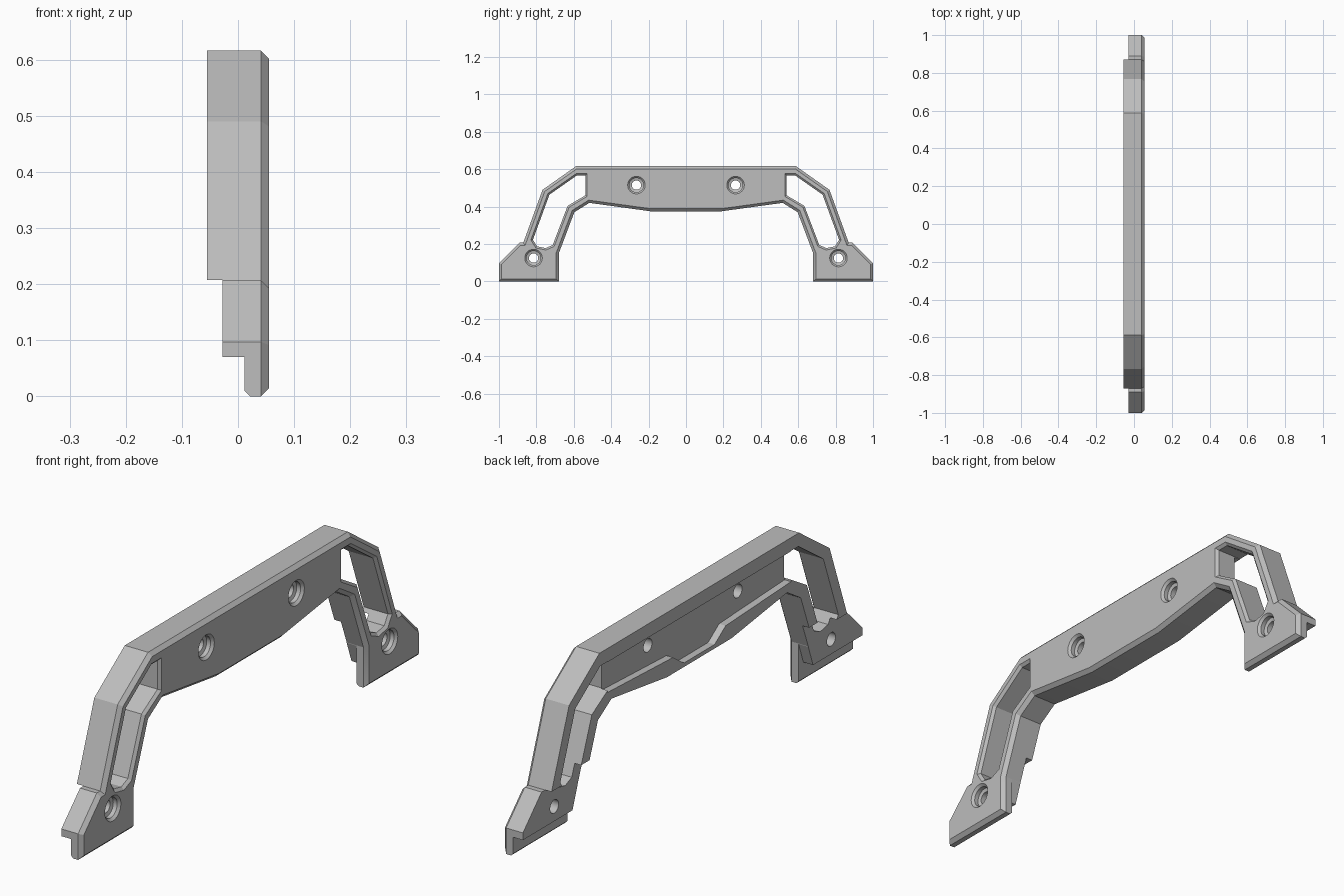
import bpy, bmesh, math
from mathutils import Vector

cube = bpy.data.objects.get("Cube")
if cube:
    bpy.data.objects.remove(cube, do_unlink=True)

metal = bpy.data.materials.new("satin_grey")
metal.use_nodes = True
GREY = (0.51, 0.51, 0.51, 1)
metal.diffuse_color = GREY
metal.node_tree.nodes["Principled BSDF"].inputs["Base Color"].default_value = GREY


def inset(poly, d):
    """Move every side of a counter-clockwise (y, z) polygon inwards by d."""
    pts = [Vector(p) for p in poly]
    out = []
    for i, p in enumerate(pts):
        a = (p - pts[i - 1]).normalized()
        b = (pts[(i + 1) % len(pts)] - p).normalized()
        na, nb = Vector((-a.y, a.x)), Vector((-b.y, b.x))
        out.append(p + (na + nb) * d / (1 + na.dot(nb)))
    return out


def prism(name, poly, layers):
    """Stack copies of a (y, z) polygon along x; layers are (x, inset)."""
    area = sum(poly[i - 1][0] * p[1] - p[0] * poly[i - 1][1] for i, p in enumerate(poly))
    poly = poly if area > 0 else poly[::-1]
    bm = bmesh.new()
    rings = [[bm.verts.new((x, p[0], p[1])) for p in inset(poly, d)] for x, d in layers]
    n = len(poly)
    for low, high in zip(rings, rings[1:]):
        for i in range(n):
            j = (i + 1) % n
            bm.faces.new((low[i], low[j], high[j], high[i]))
    bm.faces.new(rings[0][::-1])
    bm.faces.new(rings[-1])
    bmesh.ops.recalc_face_normals(bm, faces=bm.faces)
    mesh = bpy.data.meshes.new(name)
    bm.to_mesh(mesh)
    bm.free()
    ob = bpy.data.objects.new(name, mesh)
    bpy.context.collection.objects.link(ob)
    mesh.materials.append(metal)
    return ob


def flip(path):
    return [(-y, z) for y, z in reversed(path)]


def circle(y, z, r, n=32):
    return [(y + r * math.cos(math.tau * i / n), z + r * math.sin(math.tau * i / n))
            for i in range(n)]


def cut(target, name, poly, layers):
    tool = prism(name, poly, layers)
    mod = target.modifiers.new(name, 'BOOLEAN')
    mod.operation, mod.solver, mod.object = 'DIFFERENCE', 'EXACT', tool
    bpy.context.view_layer.objects.active = target
    bpy.ops.object.modifier_apply(modifier=mod.name)
    bpy.data.objects.remove(tool, do_unlink=True)


# Depths along x
OUT, BACK, SLAB, LIP, EDGE, FRONT = -0.1, -0.055, -0.028, 0.012, 0.041, 0.055

# Right-hand halves of the outlines
half = [(0.19, 0.375), (0.517, 0.42), (0.597, 0.37), (0.68, 0.15), (0.68, 0),
        (1, 0), (1, 0.097), (0.89, 0.207), (0.87, 0.207), (0.767, 0.49), (0.588, 0.616)]
slot = [(0.825, 0.222), (0.735, 0.468), (0.585, 0.573), (0.532, 0.573), (0.532, 0.457),
        (0.628, 0.4), (0.708, 0.19), (0.75, 0.172), (0.8, 0.182)]
pocket = [(0.09, 0.39), (0.155, 0.435), (0.54, 0.452), (0.54, 0.565)]
foot_back = [(0.55, -0.1), (1.1, -0.1), (1.1, 0.2075), (0.76, 0.2075),
             (0.76, 0.24), (0.55, 0.24)]
foot_under = [(0.6, -0.1), (1.1, -0.1), (1.1, 0.07), (0.708, 0.07),
              (0.679, 0.151), (0.6, 0.151)]
foot_edge = [(0.5, -0.1), (1.1, -0.1), (1.1, 0.009), (0.5, 0.009)]

# Full-depth body with a chamfered face
handle = prism("handle", half + flip(half), [(BACK, 0), (EDGE, 0), (FRONT, 0.014)])

# Recess in the back of the beam, leaving a top wall and an underside rib
cut(handle, "recess_cutter", pocket + flip(pocket), [(OUT, 0), (SLAB, 0)])

# Stepped feet, arm slots and counterbored bolt holes on both sides
for side in (1, -1):
    def place(path):
        return [(side * y, z) for y, z in path]
    cut(handle, "foot_back_cutter", place(foot_back), [(OUT, 0), (SLAB, 0)])
    cut(handle, "foot_under_cutter", place(foot_under), [(OUT, 0), (LIP, 0)])
    cut(handle, "foot_edge_cutter", place(foot_edge),
        [(OUT, 0), (LIP, 0), (LIP + 0.009, 0.009)])
    cut(handle, "slot_cutter", place(slot),
        [(OUT, 0.006), (FRONT - 0.01, 0.006), (FRONT + 0.01, -0.014)])
    for y, z in ((0.265, 0.515), (0.815, 0.125)):
        cut(handle, "bolt_cutter", circle(side * y, z, 0.047),
            [(OUT, 0.022), (0.026, 0.022), (0.03, 0.009),
             (0.046, 0.009), (FRONT, 0), (0.1, 0)])

# Smooth only the round holes
bpy.ops.object.select_all(action='DESELECT')
handle.select_set(True)
bpy.context.view_layer.objects.active = handle
bpy.ops.object.shade_smooth_by_angle(angle=math.radians(15))
